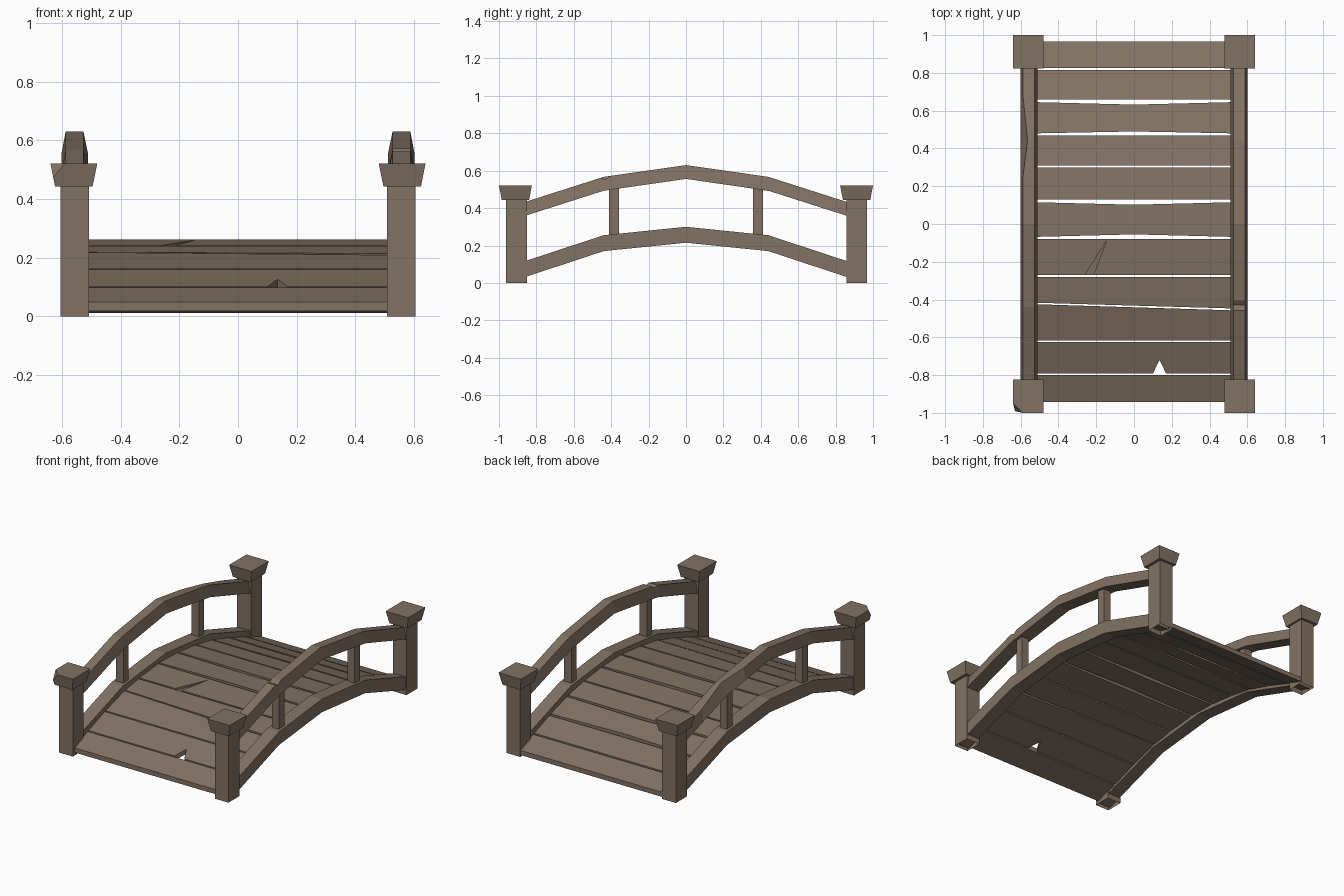
import bpy, bmesh
from mathutils import Vector

if "Cube" in bpy.data.objects:
    bpy.data.objects.remove(bpy.data.objects["Cube"])

wood = bpy.data.materials.new("weathered brown wood")
wood.diffuse_color = (0.225, 0.168, 0.127, 1)
wood.use_nodes = True
wood.node_tree.nodes["Principled BSDF"].inputs["Base Color"].default_value = wood.diffuse_color


def finish(name, bm):
    bmesh.ops.recalc_face_normals(bm, faces=bm.faces)
    me = bpy.data.meshes.new(name)
    bm.to_mesh(me)
    bm.free()
    me.materials.append(wood)
    ob = bpy.data.objects.new(name, me)
    bpy.context.collection.objects.link(ob)
    return ob


def curve(points, y):
    """Height on a mirrored polyline at distance |y| from the middle."""
    y = abs(y)
    for i, ((y0, z0), (y1, z1)) in enumerate(zip(points, points[1:])):
        if y <= y1 or i == len(points) - 2:
            return z0 + (z1 - z0) * (y - y0) / (y1 - y0)


def loft(name, rings, open_start=False):
    """Skin equal-sized rings into a closed solid."""
    bm = bmesh.new()
    vs = [[bm.verts.new(p) for p in r] for r in rings]
    n = len(vs[0])
    for a, b in zip(vs, vs[1:]):
        for i in range(n):
            j = (i + 1) % n
            bm.faces.new((a[i], a[j], b[j], b[i]))
    if not open_start:
        bm.faces.new(vs[0])
    bm.faces.new(vs[-1])
    return finish(name, bm)


def rect(x, y, z, hx, hy):
    return [(x - hx, y - hy, z), (x + hx, y - hy, z),
            (x + hx, y + hy, z), (x - hx, y + hy, z)]


def beam(name, side, path, depth, bottom, top, stations):
    """Arched beam; a station is (y, notch drop, outer edge chip)."""
    rings = []
    for y, drop, chip in stations:
        z = curve(path, y)
        rings.append([(side * bottom[0], y, z - depth), (side * bottom[1], y, z - depth),
                      (side * (top[1] - chip), y, z - drop), (side * top[0], y, z - drop)])
    loft(name, rings)


STRINGER = [(0, .30), (.44, .255), (.85, .12)]
RAIL = [(0, .63), (.44, .567), (.85, .436)]
DECK = [(0, .27), (.27, .242), (.43, .217), (.62, .162), (.95, .046)]

for side, sn in ((-1, "left"), (1, "right")):
    # Lower arched stringers
    beam(f"{sn}_stringer", side, STRINGER, .085, (.515, .60), (.515, .60),
         [(y, 0, 0) for y in (-.94, -.44, 0, .44, .94)])

    # Handrails: chipped edge on the left one, notch on the right one
    if side < 0:
        st = [(-.9, 0, 0), (-.44, 0, 0), (0, 0, 0), (.25, 0, 0),
              (.445, 0, .025), (.68, 0, 0), (.9, 0, 0)]
    else:
        st = [(-.9, 0, 0), (-.457, 0, 0), (-.43, .016, 0), (-.405, 0, 0),
              (0, 0, 0), (.44, 0, 0), (.9, 0, 0)]
    beam(f"{sn}_handrail", side, RAIL, .074, (.512, .602), (.527, .588), st)

    for end, en in ((-1, "front"), (1, "back")):
        # Balusters
        y = .385 * end
        loft(f"{en}_{sn}_baluster", [rect(side * .557, y, .22, .026, .027),
                                     rect(side * .557, y, .53, .026, .027)])
        # Corner posts, open underneath
        y = .91 * end + .003
        loft(f"{en}_{sn}_post", [rect(side * .557, y, 0, .049, .056),
                                 rect(side * .557, y, .45, .049, .056)], True)
        # Flared caps
        cap = loft(f"{en}_{sn}_post_cap",
                   [rect(side * .56, .912 * end, .443, .064, .073),
                    rect(side * .56, .912 * end, .522, .08, .088)])
        if side < 0 and end < 0:
            # Chipped corner on one cap
            a, b, c = (Vector(p) for p in ((-.64, -.95, .522), (-.59, -1, .522), (-.63, -.99, .475)))
            n = (b - a).cross(c - a)
            if n.dot(Vector((-.56, -.91, .48)) - a) > 0:
                n = -n
            bm = bmesh.new()
            bm.from_mesh(cap.data)
            r = bmesh.ops.bisect_plane(bm, geom=bm.verts[:] + bm.edges[:] + bm.faces[:],
                                       plane_co=a, plane_no=n, clear_outer=True)
            bmesh.ops.holes_fill(bm, edges=[e for e in bm.edges if e.is_boundary])
            bm.to_mesh(cap.data)
            bm.free()


def plank(name, front, back, drop=0.0, thick=.03):
    """Flat board between two edges, each a list of (x, y) from left to right."""
    y0 = sum(p[1] for p in (front[0], front[-1])) / 2
    y1 = sum(p[1] for p in (back[0], back[-1])) / 2
    z0, z1 = curve(DECK, y0), curve(DECK, y1)
    outline = front + back[::-1]
    top = [(x, y, z0 + (z1 - z0) * (y - y0) / (y1 - y0) - drop) for x, y in outline]
    return loft(name, [[(x, y, z - thick + drop) for x, y, z in top], top])


# Deck boards: front left, front right, back left, back right, bow of each edge
W = .515
BOARDS = [(-.943, -.943, -.80, -.80, 0, 0), (-.792, -.792, -.625, -.625, 0, 0),
          (-.617, -.617, -.425, -.457, 0, 0), (-.417, -.447, -.28, -.28, 0, 0),
          (-.27, -.27, -.08, -.08, 0, 0), (-.068, -.068, .115, .115, .013, -.013),
          (.13, .13, .30, .30, 0, 0), (.31, .31, .468, .468, 0, 0),
          (.48, .48, .645, .645, .01, -.013), (.658, .658, .815, .815, 0, 0),
          (.825, .825, .965, .965, 0, 0)]
for i, (fl, fr, bl, br, f_bow, b_bow) in enumerate(BOARDS):
    front, back = [(-W, fl), (W, fr)], [(-W, bl), (W, br)]
    if f_bow:
        front.insert(1, (0, fl + f_bow))
        back.insert(1, (0, bl + b_bow))
    if i == 1:    # broken-out triangle
        front[1:1] = [(.10, fl), (.135, -.72), (.17, fl)]
    if i == 4:    # splintered wedge, sunk a little
        wedge = [(-.26, fl), (-.145, -.09), (-.215, fl)]
        front[1:1] = wedge
        plank("sunken_splinter", [wedge[0], wedge[2]], [wedge[1]], .012)
    plank(f"deck_board_{i + 1}", front, back)
